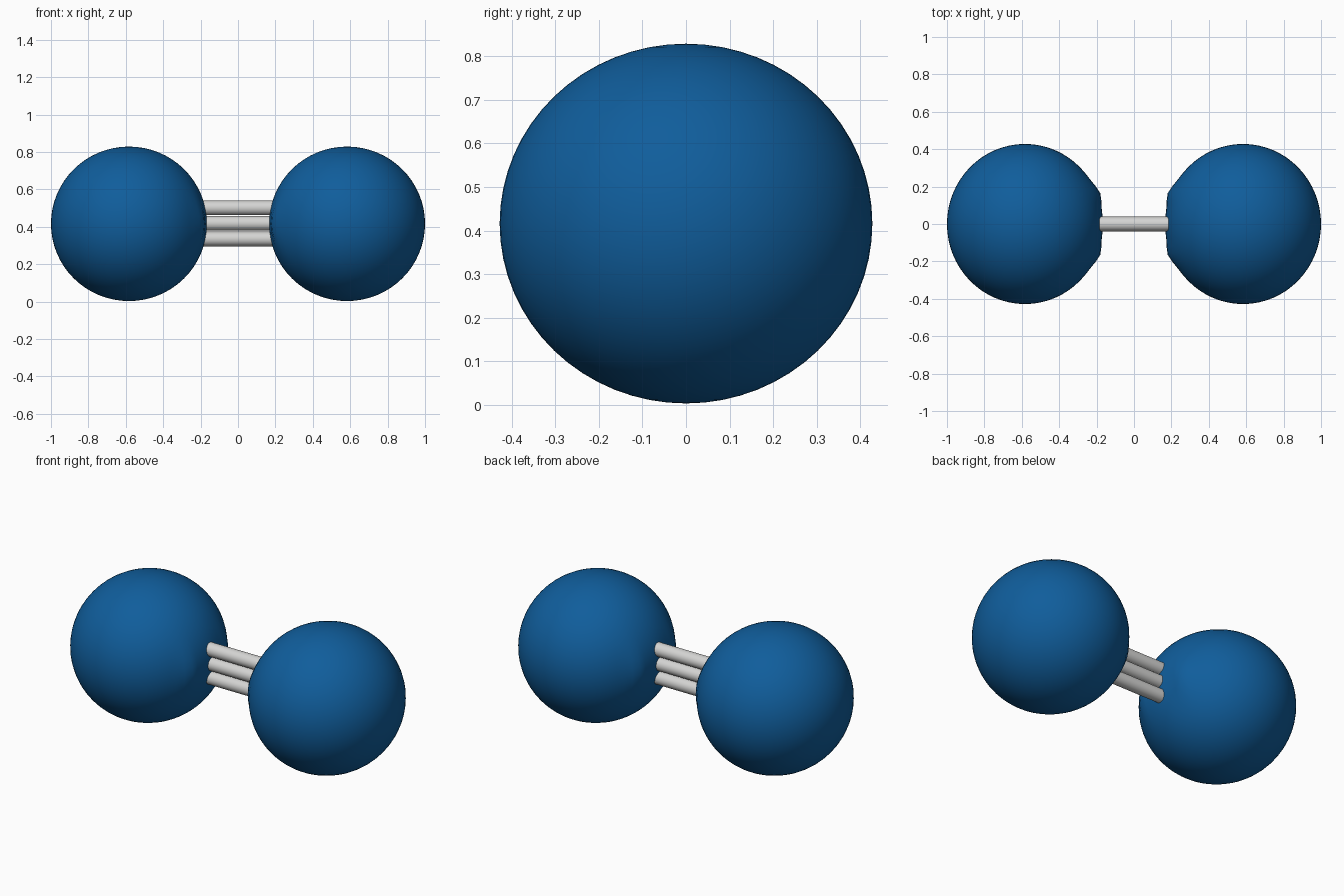
import bpy, math

if "Cube" in bpy.data.objects:
    bpy.data.objects.remove(bpy.data.objects["Cube"])

def mat(name, c):
    m = bpy.data.materials.new(name)
    m.diffuse_color = (*c, 1)
    m.use_nodes = True
    m.node_tree.nodes["Principled BSDF"].inputs["Base Color"].default_value = m.diffuse_color
    return m

blue = mat("deep blue", (0.005, 0.11, 0.33))
grey = mat("light grey", (0.66, 0.66, 0.65))
CZ = 0.416

# two balls, with faint swellings either side of the joint
for s, name in ((-1, "left_ball"), (1, "right_ball")):
    bpy.ops.mesh.primitive_uv_sphere_add(segments=64, ring_count=32, radius=1)
    o = bpy.context.object
    o.name = name
    for v in o.data.vertices:
        x, y, z = v.co.x * 0.417, v.co.y * 0.428, v.co.z * 0.413
        if x * s < 0:
            bump = 0.018 * math.exp(-((abs(y) - 0.165) / 0.05) ** 2 - (z / 0.12) ** 2)
            x -= s * bump
        v.co = (x + s * 0.583, y, z + CZ)
    o.data.materials.append(blue)
    bpy.ops.object.shade_smooth()

# three parallel connecting rods
for i, z in enumerate((0.335, 0.418, 0.501)):
    bpy.ops.mesh.primitive_cylinder_add(vertices=24, radius=0.039, depth=0.38,
                                        location=(0, 0, z), rotation=(0, math.pi / 2, 0))
    o = bpy.context.object
    o.name = f"rod_{i + 1}"
    o.data.materials.append(grey)
    bpy.ops.object.shade_smooth_by_angle(angle=math.radians(40))
